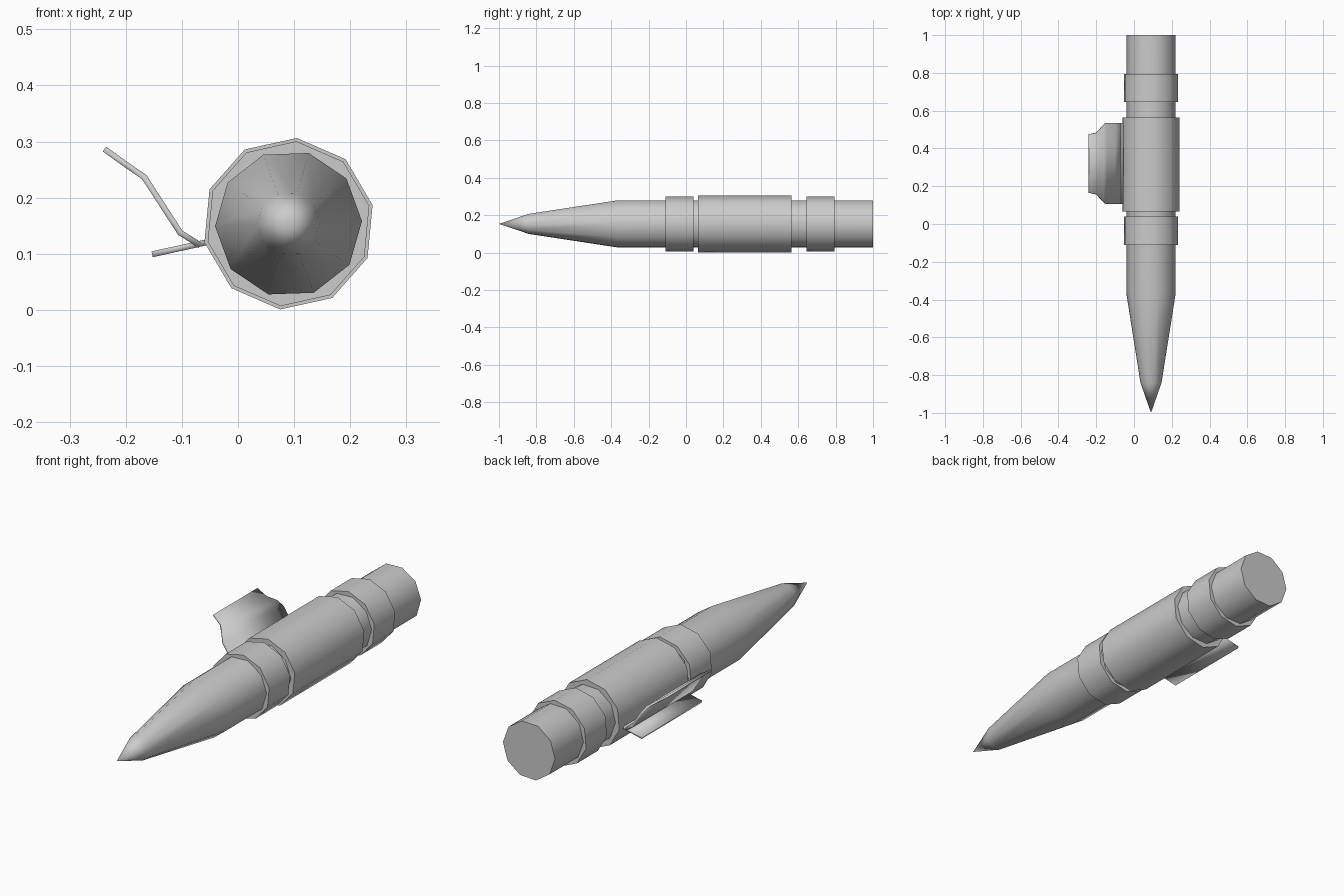
import bpy, bmesh, math

if "Cube" in bpy.data.objects:
    bpy.data.objects.remove(bpy.data.objects["Cube"])

CX, CZ = 0.09, 0.1535   # body axis runs along y through here
SIDES = 10


def finish(name, bm, angle=40):
    bmesh.ops.recalc_face_normals(bm, faces=bm.faces)
    me = bpy.data.meshes.new(name)
    bm.to_mesh(me)
    bm.free()
    ob = bpy.data.objects.new(name, me)
    bpy.context.collection.objects.link(ob)
    bpy.ops.object.select_all(action='DESELECT')
    ob.select_set(True)
    bpy.context.view_layer.objects.active = ob
    bpy.ops.object.shade_smooth_by_angle(angle=math.radians(angle))
    return ob


def lathe(name, profile, turn):
    """Ten-sided solid from (y, radius) pairs; radius 0 makes a point."""
    bm = bmesh.new()
    rings = []
    for y, r in profile:
        n = SIDES if r > 0 else 1
        rings.append([bm.verts.new((CX + r * math.cos(turn + math.tau * i / SIDES), y,
                                    CZ + r * math.sin(turn + math.tau * i / SIDES)))
                      for i in range(n)])
    for a, b in zip(rings, rings[1:]):
        for i in range(SIDES):
            j = (i + 1) % SIDES
            if len(a) == 1:
                bm.faces.new((a[0], b[j], b[i]))
            else:
                bm.faces.new((a[i], a[j], b[j], b[i]))
    for ring in (rings[0], rings[-1]):
        if len(ring) > 1:
            bm.faces.new(ring)
    return finish(name, bm)


def plate(name, stations, y_mid=0.32, thickness=0.0105):
    """Bent sheet from (x, z, half length) stations, given thickness."""
    bm = bmesh.new()
    rows = [[bm.verts.new((x, y_mid + s * h, z)) for s in (-1, 1)]
            for x, z, h in stations]
    for a, b in zip(rows, rows[1:]):
        bm.faces.new((a[0], a[1], b[1], b[0]))
    ob = finish(name, bm)
    mod = ob.modifiers.new("thickness", 'SOLIDIFY')
    mod.thickness = thickness
    mod.offset = 0
    mod.use_even_offset = True
    return ob


# Pointed body
lathe("body", [(-1, 0), (-0.84, 0.056), (-0.365, 0.131), (1, 0.131)], math.radians(2))

# Three raised bands
for name, y0, y1, r in (("front_band", -0.11, 0.04, 0.1475),
                        ("grip_sleeve", 0.065, 0.565, 0.1535),
                        ("rear_band", 0.645, 0.795, 0.1475)):
    lathe(name, [(y0, r), (y1, r)], math.radians(12.5))

# Bent clip plate with tapered outer end
plate("clip_upper", [(-0.238, 0.2865, 0.155), (-0.197, 0.257, 0.164),
                     (-0.167, 0.2365, 0.195), (-0.148, 0.207, 0.215),
                     (-0.103, 0.1375, 0.215), (-0.067, 0.115, 0.215)])

# Flat lower plate joining the sleeve
plate("clip_lower", [(-0.153, 0.099, 0.215), (-0.053, 0.121, 0.215)])
